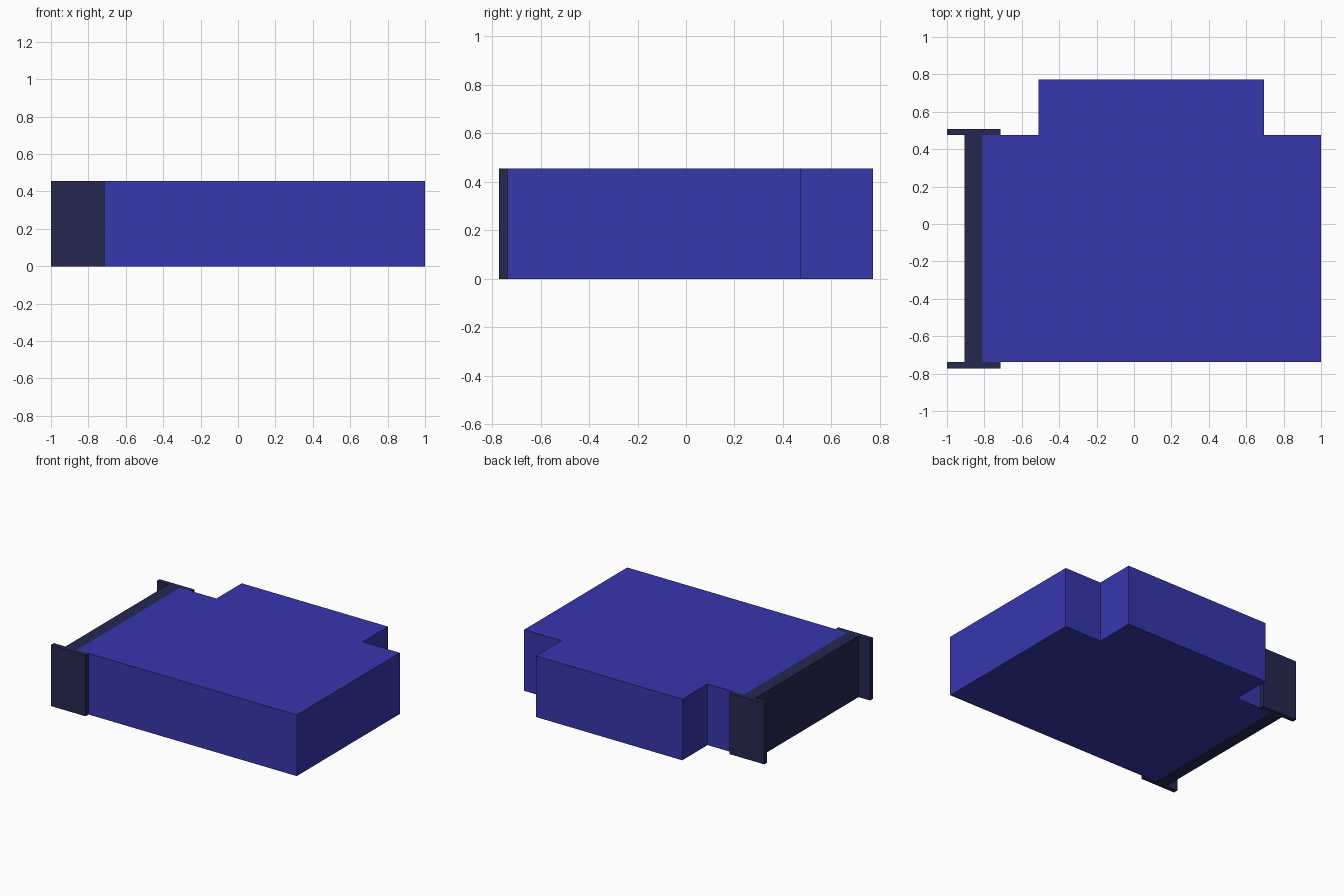
import bpy
import bmesh

if "Cube" in bpy.data.objects:
    bpy.data.objects.remove(bpy.data.objects["Cube"])

HEIGHT = 0.455


def material(name, color):
    mat = bpy.data.materials.new(name)
    mat.diffuse_color = color
    mat.use_nodes = True
    mat.node_tree.nodes["Principled BSDF"].inputs["Base Color"].default_value = mat.diffuse_color
    return mat


def extrude_profile(name, outline, mat):
    """Raise a flat counter-clockwise outline from the ground to HEIGHT."""
    bm = bmesh.new()
    base = bm.faces.new([bm.verts.new((x, y, 0)) for x, y in outline])
    top = bmesh.ops.extrude_face_region(bm, geom=[base], use_keep_orig=True)["geom"]
    bmesh.ops.translate(bm, vec=(0, 0, HEIGHT),
                        verts=[v for v in top if isinstance(v, bmesh.types.BMVert)])
    bmesh.ops.recalc_face_normals(bm, faces=bm.faces)
    mesh = bpy.data.meshes.new(name)
    bm.to_mesh(mesh)
    bm.free()
    mesh.materials.append(mat)
    obj = bpy.data.objects.new(name, mesh)
    bpy.context.collection.objects.link(obj)
    return obj


blue = material("blue", (0.038, 0.038, 0.42, 1))
navy = material("navy", (0.019, 0.021, 0.08, 1))

# Main block with a narrower step at the back
extrude_profile("main_block", [
    (-0.81, -0.737), (1.0, -0.737), (1.0, 0.475), (0.695, 0.475),
    (0.695, 0.772), (-0.51, 0.772), (-0.51, 0.475), (-0.81, 0.475)], blue)

# I-shaped end piece: upright web between two flanges
extrude_profile("end_beam", [
    (-1.0, -0.772), (-0.715, -0.772), (-0.715, -0.737), (-0.81, -0.737),
    (-0.81, 0.475), (-0.715, 0.475), (-0.715, 0.508), (-1.0, 0.508),
    (-1.0, 0.475), (-0.905, 0.475), (-0.905, -0.737), (-1.0, -0.737)], navy)
